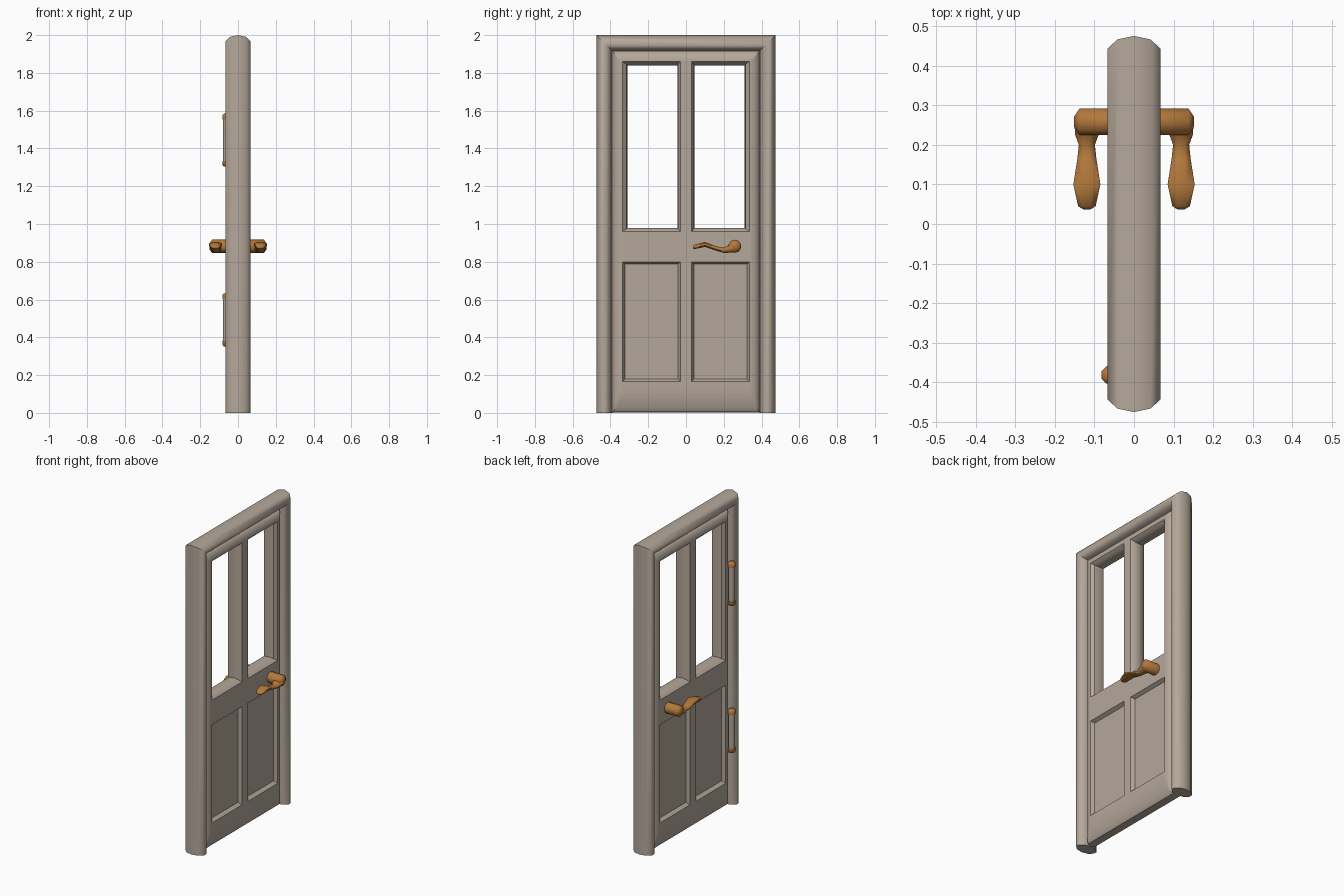
import bpy, bmesh, math
from mathutils import Vector

if "Cube" in bpy.data.objects:
    bpy.data.objects.remove(bpy.data.objects["Cube"])


def material(name, rgb):
    m = bpy.data.materials.new(name)
    m.diffuse_color = (*rgb, 1)
    m.use_nodes = True
    m.node_tree.nodes["Principled BSDF"].inputs["Base Color"].default_value = m.diffuse_color
    return m


PAINT = material("warm grey paint", (0.46, 0.39, 0.325))
BRASS = material("aged brass", (0.45, 0.19, 0.045))


def strip(bm, rings, closed=True):
    """Join successive rings of points with quads; returns the vertices."""
    vs = [[bm.verts.new(p) for p in r] for r in rings]
    n = len(rings[0])
    for a, b in zip(vs, vs[1:]):
        for i in range(n if closed else n - 1):
            j = (i + 1) % n
            bm.faces.new((a[i], a[j], b[j], b[i]))
    return vs


def mirror(bm, axis):
    """Copy all faces across the given axis and weld the seam."""
    geom = bm.verts[:] + bm.edges[:] + bm.faces[:]
    new = bmesh.ops.duplicate(bm, geom=geom)["geom"]
    for v in new:
        if isinstance(v, bmesh.types.BMVert):
            v.co[axis] *= -1
    bmesh.ops.remove_doubles(bm, verts=bm.verts[:], dist=1e-4)


def finish(bm, name, mats, angle=60):
    bmesh.ops.remove_doubles(bm, verts=bm.verts[:], dist=1e-4)
    bmesh.ops.recalc_face_normals(bm, faces=bm.faces[:])
    me = bpy.data.meshes.new(name)
    bm.to_mesh(me)
    bm.free()
    for m in mats:
        me.materials.append(m)
    ob = bpy.data.objects.new(name, me)
    bpy.context.collection.objects.link(ob)
    bpy.ops.object.select_all(action='DESELECT')
    ob.select_set(True)
    bpy.context.view_layer.objects.active = ob
    bpy.ops.object.shade_smooth_by_angle(angle=math.radians(angle))
    return ob


# Door frame: rounded section carried up one post, across the top and down
bm = bmesh.new()
half = [(.475, 0), (.466, .042), (.443, .067), (.420, .067), (.399, .042), (.39, 0)]
section = half + [(y, -x) for y, x in half[-2:0:-1]]
path = []
for side, top in ((-1, 0), (-1, 1), (1, 1), (1, 0)):
    path.append([(x, side * y, (y + 1.525) * top) for y, x in section])
vs = strip(bm, path)
bm.faces.new(vs[0])
bm.faces.new(vs[-1])
finish(bm, "door_frame", [PAINT])

# Door leaf: a quarter is built, then mirrored in y and x
T = .05
ys = [0, .03, .335, .345]
zs = [.12, .165, .80, .96, 1.86, 1.87]
bm = bmesh.new()
for i in range(3):
    for k in range(5):
        if i == 1 and k in (1, 3):      # panel and window openings
            continue
        bm.faces.new([bm.verts.new((T, y, z)) for y, z in (
            (ys[i], zs[k]), (ys[i + 1], zs[k]),
            (ys[i + 1], zs[k + 1]), (ys[i], zs[k + 1]))])

# rounded outer edge of the leaf, deeper along the bottom
edge = [(y, zs[0]) for y in ys] + [(ys[-1], z) for z in zs[1:]] \
    + [(y, zs[-1]) for y in ys[-2::-1]]


def outer(yh, z0, z1, x):
    return [(x, y * yh / .345, z0 + (z - .12) / 1.75 * (z1 - z0)) for y, z in edge]


strip(bm, [outer(.345, .12, 1.87, T), outer(.372, .03, 1.897, .042),
           outer(.386, .005, 1.911, .026), outer(.395, .002, 1.92, 0)], closed=False)


def rect(y0, y1, z0, z1, x):
    return [(x, y0, z0), (x, y1, z0), (x, y1, z1), (x, y0, z1)]


# window reveal and sunk panel
strip(bm, [rect(.03, .335, .96, 1.86, T), rect(.042, .316, .974, 1.846, .034),
           rect(.045, .31, .98, 1.84, 0)])
vs = strip(bm, [rect(.03, .335, .165, .80, T), rect(.042, .323, .18, .788, .028)])
bm.faces.new(vs[-1])
bmesh.ops.remove_doubles(bm, verts=bm.verts[:], dist=1e-4)
mirror(bm, 1)
mirror(bm, 0)
finish(bm, "door_leaf", [PAINT], 35)


# Handles: short spindle with a curved, swelling lever, one on each side
def circle(n, fn):
    return [fn(math.cos((i + .5) * 2 * math.pi / n), math.sin((i + .5) * 2 * math.pi / n))
            for i in range(n)]


def handle(name, s):
    bm = bmesh.new()
    cy, cz = .258, .882
    rings = [circle(10, lambda c, d: (s * x, cy + r * c, cz + r * d))
             for x, r in ((.03, .035), (.138, .035), (.151, .014))]
    bm.faces.new(strip(bm, rings)[-1])
    # lever stations: y, z, half width in x, half height
    stations = [(.25, .876, .034, .028), (.225, .868, .032, .022), (.20, .861, .022, .015),
                (.165, .869, .026, .013), (.10, .892, .037, .014),
                (.045, .879, .024, .013), (.037, .876, .010, .006)]
    rings = [circle(8, lambda c, d: (s * (.119 + w * c), y, z + h * d))
             for y, z, w, h in stations]
    vs = strip(bm, rings)
    bm.faces.new(vs[0])
    bm.faces.new(vs[-1])
    finish(bm, name, [BRASS])


handle("handle_right", 1)
handle("handle_left", -1)


# Hinges: painted barrel with brass tips
def hinge(name, z0):
    bm = bmesh.new()
    prof = [(0, .016), (.008, .024), (.03, .024), (.03, .021),
            (.25, .021), (.25, .024), (.272, .024), (.28, .016)]
    rings = [circle(8, lambda c, d: (-.06 + r * c, -.381 + r * d, z0 + h)) for h, r in prof]
    vs = strip(bm, rings)
    bm.faces.new(vs[0])
    bm.faces.new(vs[-1])
    for f in bm.faces:
        mid = f.calc_center_median().z - z0
        f.material_index = 0 if .04 < mid < .24 else 1
    finish(bm, name, [PAINT, BRASS])


hinge("hinge_lower", .352)
hinge("hinge_upper", 1.304)
